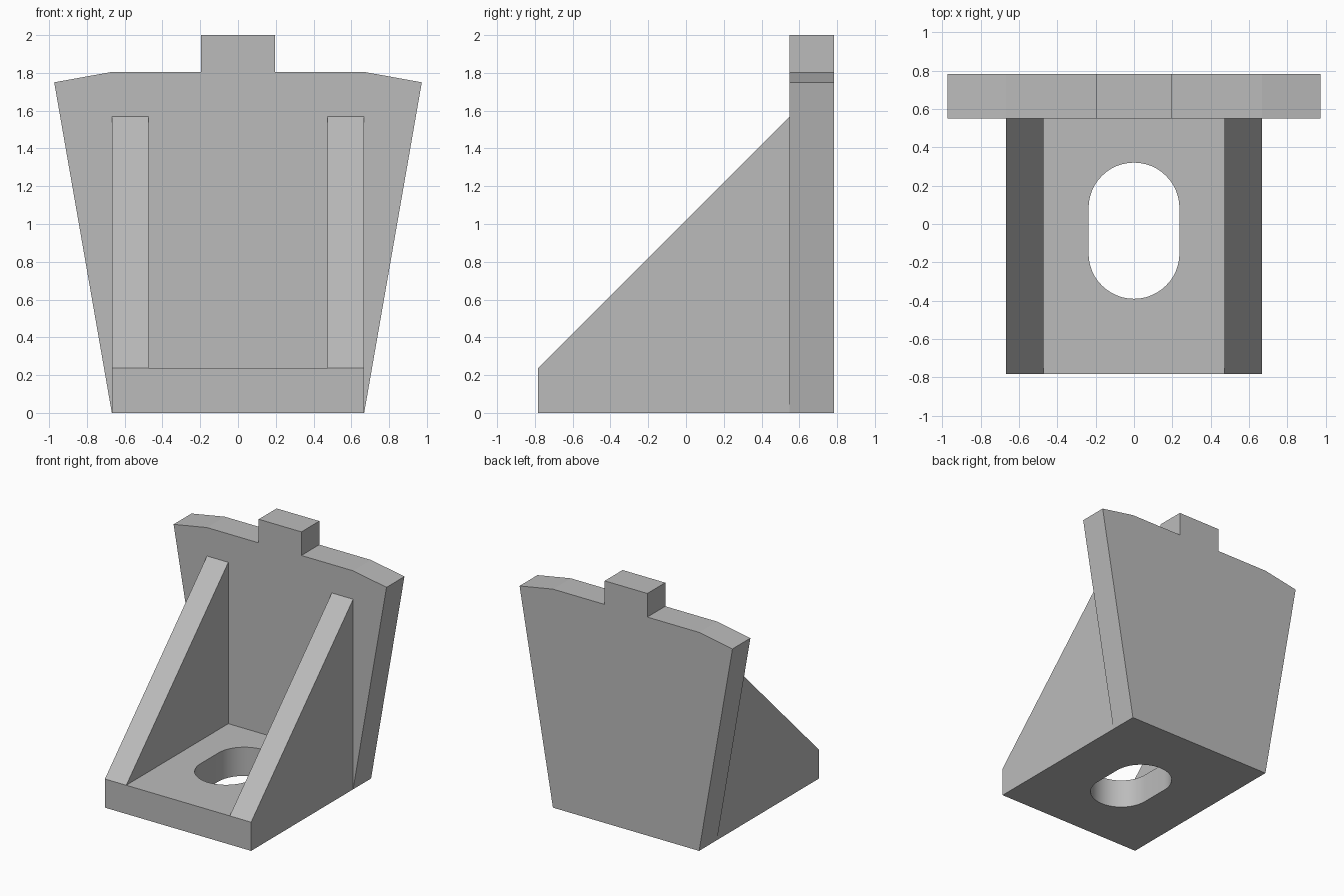
import bpy, bmesh, math
from mathutils import Vector

cube = bpy.data.objects.get("Cube")
if cube:
    bpy.data.objects.remove(cube)

grey = bpy.data.materials.new("plain_grey")
grey.use_nodes = True
COLOUR = (0.5, 0.5, 0.5, 1)
grey.diffuse_color = COLOUR
grey.node_tree.nodes["Principled BSDF"].inputs["Base Color"].default_value = COLOUR

FRONT, BACK, PLATE_FRONT = -0.783, 0.783, 0.549
HALF_W, RIB_IN, FLOOR = 0.668, 0.473, 0.237


def prism(name, points, sweep):
    """Extrude a closed planar outline along a vector."""
    bm = bmesh.new()
    face = bm.faces.new([bm.verts.new(p) for p in points])
    out = bmesh.ops.extrude_face_region(bm, geom=[face])
    moved = [v for v in out["geom"] if isinstance(v, bmesh.types.BMVert)]
    bmesh.ops.translate(bm, vec=Vector(sweep), verts=moved)
    bmesh.ops.recalc_face_normals(bm, faces=bm.faces)
    mesh = bpy.data.meshes.new(name)
    bm.to_mesh(mesh)
    bm.free()
    mesh.materials.append(grey)
    obj = bpy.data.objects.new(name, mesh)
    bpy.context.collection.objects.link(obj)
    return obj


def combine(target, tool, operation):
    """Apply a boolean and discard the tool."""
    mod = target.modifiers.new(tool.name, 'BOOLEAN')
    mod.operation, mod.solver, mod.object = operation, 'EXACT', tool
    bpy.context.view_layer.objects.active = target
    bpy.ops.object.modifier_apply(modifier=mod.name)
    bpy.data.objects.remove(tool)


# Floor of the bracket
bracket = prism("bracket", [(-HALF_W, FRONT, 0), (HALF_W, FRONT, 0),
                            (HALF_W, BACK, 0), (-HALF_W, BACK, 0)], (0, 0, FLOOR))

# Flared back plate with a tab on top
half = [(HALF_W, 0), (0.973, 1.75), (HALF_W, 1.805), (0.195, 1.805), (0.195, 2)]
outline = half + [(-x, z) for x, z in reversed(half)]
plate = prism("back_plate", [(x, PLATE_FRONT, z) for x, z in outline],
              (0, BACK - PLATE_FRONT, 0))
combine(bracket, plate, 'UNION')

# Sloping side ribs, running slightly into the back plate
rib_side = [(FRONT, 0), (FRONT, FLOOR), (PLATE_FRONT, 1.57),
            (PLATE_FRONT + 0.1, 1.57), (PLATE_FRONT + 0.1, 0)]
for name, side in (("left_rib", 1), ("right_rib", -1)):
    rib = prism(name, [(side * RIB_IN, y, z) for y, z in rib_side],
                (side * (HALF_W - RIB_IN), 0, 0))
    combine(bracket, rib, 'UNION')

# Elongated bolt slot through the floor
RADIUS, SLOT_MID, STRAIGHT, STEPS = 0.237, -0.035, 0.118, 24
slot = []
for end in (0, 1):
    for i in range(STEPS + 1):
        a = math.pi * (end + i / STEPS)
        slot.append((RADIUS * math.cos(a),
                     SLOT_MID + (STRAIGHT, -STRAIGHT)[end] + RADIUS * math.sin(a), -0.1))
combine(bracket, prism("slot_cutter", slot, (0, 0, FLOOR + 0.2)), 'DIFFERENCE')

# Merge flat regions and smooth only the slot wall
bm = bmesh.new()
bm.from_mesh(bracket.data)
bmesh.ops.remove_doubles(bm, verts=bm.verts, dist=0.0005)
bmesh.ops.dissolve_limit(bm, angle_limit=math.radians(0.5), verts=bm.verts, edges=bm.edges)
bm.to_mesh(bracket.data)
bm.free()
bpy.ops.object.select_all(action='DESELECT')
bracket.select_set(True)
bpy.context.view_layer.objects.active = bracket
bpy.ops.object.shade_smooth_by_angle(angle=math.radians(8.5))
